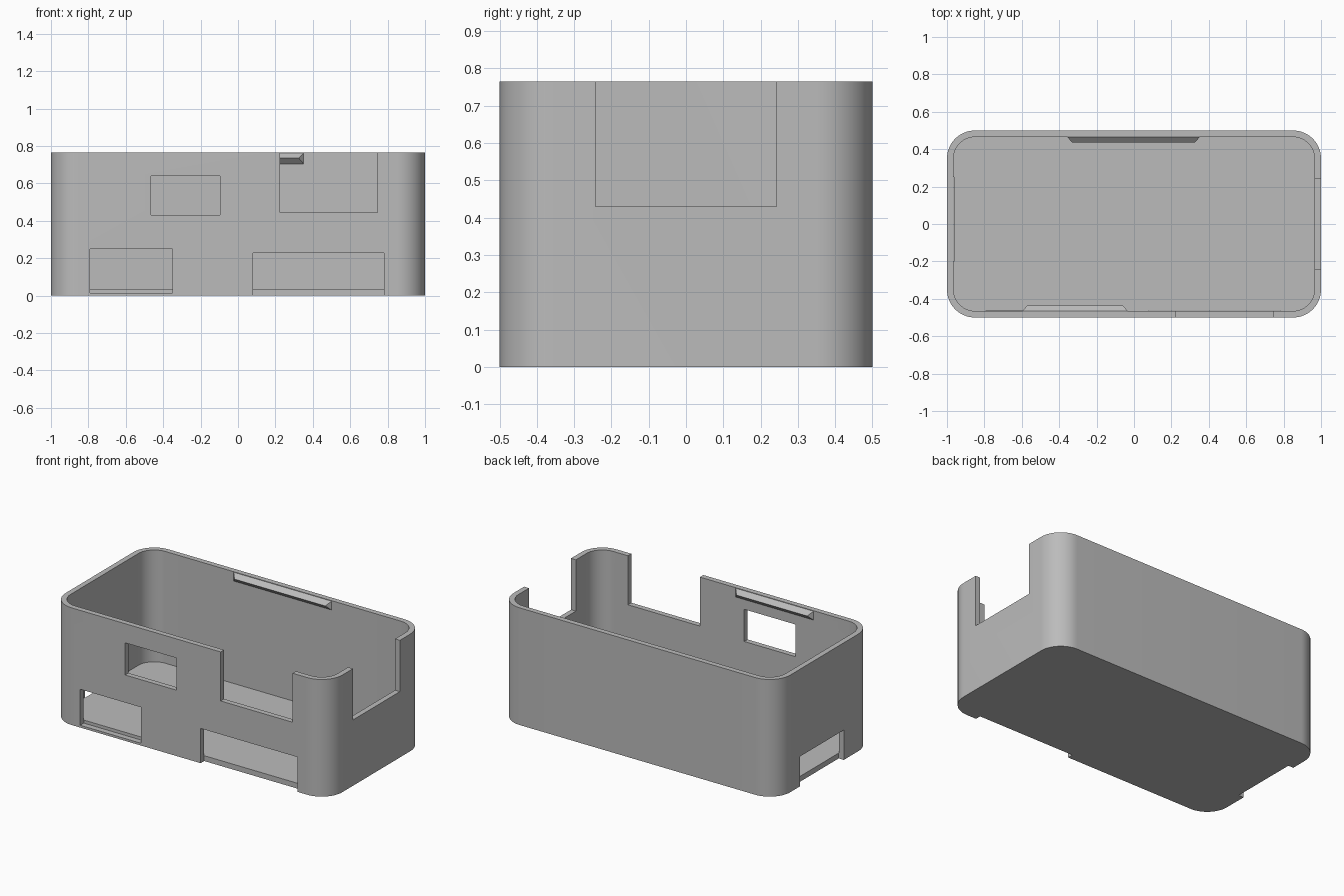
import bpy
import bmesh
from math import cos, sin, pi, radians

if "Cube" in bpy.data.objects:
    bpy.data.objects.remove(bpy.data.objects["Cube"])

HEIGHT, WALL, RADIUS = 0.765, 0.035, 0.15
HALF_X, HALF_Y = 1.0, 0.5
IN_X, IN_Y = HALF_X - WALL, HALF_Y - WALL

grey = bpy.data.materials.new("plain grey")
grey.use_nodes = True
colour = (0.5, 0.5, 0.5, 1)
grey.diffuse_color = colour
grey.node_tree.nodes["Principled BSDF"].inputs["Base Color"].default_value = colour


def make_object(name, bm):
    bmesh.ops.recalc_face_normals(bm, faces=bm.faces)
    mesh = bpy.data.meshes.new(name)
    bm.to_mesh(mesh)
    bm.free()
    mesh.materials.append(grey)
    obj = bpy.data.objects.new(name, mesh)
    bpy.context.collection.objects.link(obj)
    return obj


def rounded_block(name, hx, hy, radius, z0, z1, steps=16):
    """Upright block with rounded vertical corners."""
    bm = bmesh.new()
    ring = []
    for i, (sx, sy) in enumerate([(1, 1), (-1, 1), (-1, -1), (1, -1)]):
        for s in range(steps + 1):
            a = (i + s / steps) * pi / 2
            ring.append(bm.verts.new((sx * (hx - radius) + radius * cos(a),
                                      sy * (hy - radius) + radius * sin(a), z0)))
    base = bm.faces.new(ring)
    top = bmesh.ops.extrude_face_region(bm, geom=[base])["geom"]
    bmesh.ops.translate(bm, vec=(0, 0, z1 - z0),
                        verts=[v for v in top if isinstance(v, bmesh.types.BMVert)])
    return make_object(name, bm)


def box(name, xs, ys, zs):
    bm = bmesh.new()
    bmesh.ops.create_cube(bm, size=1)
    for v in bm.verts:
        v.co = [r[0] if c < 0 else r[1] for c, r in zip(v.co, (xs, ys, zs))]
    return make_object(name, bm)


def cut(target, cutter):
    mod = target.modifiers.new("cut", 'BOOLEAN')
    mod.operation, mod.solver, mod.object = 'DIFFERENCE', 'EXACT', cutter
    graph = bpy.context.evaluated_depsgraph_get()
    mesh = bpy.data.meshes.new_from_object(target.evaluated_get(graph))
    target.modifiers.clear()
    target.data = mesh
    bpy.data.objects.remove(cutter)


def snap_ridge(name, x0, x1, side):
    """Hip-ended triangular ridge along the inside of a long wall."""
    low, mid, out = 0.70, 0.735, 0.03
    foot, tip = side * (IN_Y + 0.004), side * (IN_Y - out)
    bm = bmesh.new()
    a, b, c, d, e, f = [bm.verts.new(p) for p in (
        (x0, foot, low), (x1, foot, low), (x1, foot, HEIGHT), (x0, foot, HEIGHT),
        (x0 + out, tip, mid), (x1 - out, tip, mid))]
    for face in ((a, b, c, d), (a, b, f, e), (d, c, f, e), (a, d, e), (b, c, f)):
        bm.faces.new(face)
    return make_object(name, bm)


# Open tray with a thin floor
shell = rounded_block("case_shell", HALF_X, HALF_Y, RADIUS, 0, HEIGHT)
cut(shell, rounded_block("cavity", IN_X, IN_Y, RADIUS - WALL, WALL, HEIGHT + 0.2))

# Openings in the front wall
front = (-0.6, -IN_Y + 0.002)
for name, xs, zs in (
        ("upper_window", (-0.465, -0.095), (0.43, 0.64)),
        ("rim_notch", (0.225, 0.745), (0.445, 1)),
        ("lower_left_port", (-0.79, -0.35), (0.015, 0.25)),
        ("lower_right_port", (0.08, 0.78), (-0.1, 0.227))):
    cut(shell, box(name, xs, front, zs))

# Openings in the two end walls
cut(shell, box("end_rim_notch", (IN_X - 0.002, 1.1), (-0.242, 0.242), (0.43, 1)))
cut(shell, box("end_floor_port", (-1.1, -IN_X + 0.002), (-0.2, 0.25), (-0.1, 0.195)))

# Snap ridges just under the rim
snap_ridge("back_snap_ridge", -0.36, 0.355, 1)
snap_ridge("front_snap_ridge", -0.60, -0.03, -1)

# Smooth corners, crisp edges
bpy.ops.object.select_all(action='DESELECT')
shell.select_set(True)
bpy.context.view_layer.objects.active = shell
bpy.ops.object.shade_smooth_by_angle(angle=radians(30))
